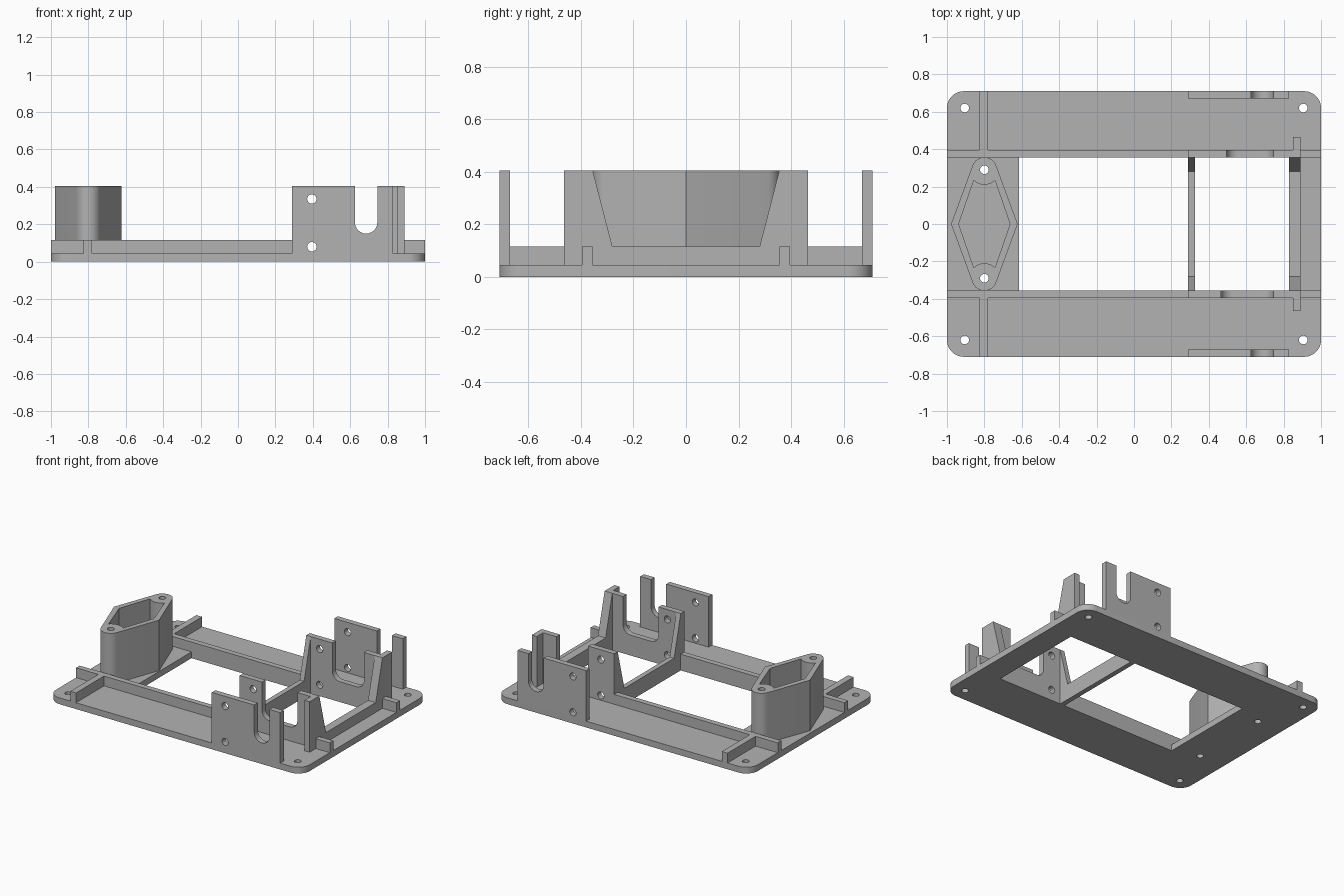
import bpy
from math import cos, sin, radians, pi
from mathutils import Matrix, Vector

old = bpy.data.objects.get("Cube")
if old:
    bpy.data.objects.remove(old, do_unlink=True)

grey = bpy.data.materials.new("light grey plastic")
grey.use_nodes = True
GREY = (0.45, 0.45, 0.45, 1)
grey.diffuse_color = GREY
grey.node_tree.nodes["Principled BSDF"].inputs["Base Color"].default_value = GREY

# Profile planes: columns give where local X, Y and the extrusion go
AXES = {
    "x": ((0, 1, 0), (0, 0, 1), (1, 0, 0)),
    "y": ((1, 0, 0), (0, 0, 1), (0, -1, 0)),
    "z": ((1, 0, 0), (0, 1, 0), (0, 0, 1)),
}


def arc(cx, cy, r, a, b, n=12):
    steps = [radians(a + (b - a) * i / n) for i in range(n + 1)]
    return [(cx + r * cos(t), cy + r * sin(t)) for t in steps]


def circle(cx, cy, r):
    return arc(cx, cy, r, 0, 360, 24)[:-1]


def rect(x0, y0, x1, y1):
    return [(x0, y0), (x1, y0), (x1, y1), (x0, y1)]


def extrude(name, axis, lo, hi, outline, holes=()):
    """Filled profile with holes, extruded along an axis from lo to hi."""
    curve = bpy.data.curves.new(name, "CURVE")
    curve.dimensions = "2D"
    curve.fill_mode = "BOTH"
    curve.extrude = (hi - lo) / 2
    for loop in (outline, *holes):
        spline = curve.splines.new("POLY")
        spline.points.add(len(loop) - 1)
        for point, (u, v) in zip(spline.points, loop):
            point.co = (u, v, 0, 1)
        spline.use_cyclic_u = True
    obj = bpy.data.objects.new(name, curve)
    bpy.context.collection.objects.link(obj)
    bpy.ops.object.select_all(action="DESELECT")
    obj.select_set(True)
    bpy.context.view_layer.objects.active = obj
    bpy.ops.object.convert(target="MESH")
    obj = bpy.context.object
    turn = Matrix(AXES[axis]).transposed().to_4x4()
    unit = Vector([abs(c) for c in AXES[axis][2]])
    obj.data.transform(Matrix.Translation(unit * (lo + hi) / 2) @ turn)
    # Weld and tidy the shell
    bpy.ops.object.mode_set(mode="EDIT")
    bpy.ops.mesh.select_all(action="SELECT")
    bpy.ops.mesh.remove_doubles(threshold=0.0005)
    bpy.ops.mesh.normals_make_consistent(inside=False)
    bpy.ops.object.mode_set(mode="OBJECT")
    obj.data.materials.clear()
    obj.data.materials.append(grey)
    bpy.ops.object.shade_smooth_by_angle(angle=radians(30))
    return obj


BASE, RIB, TOP = 0.045, 0.115, 0.405   # main heights
IN, OUT, EDGE = 0.355, 0.395, 0.71     # wall and plate limits in y
TX, TY = -0.8, 0.29                    # tower centre and screw offset

# Base plate with window, corner holes and tower screw holes
R = 0.09
plate = (arc(1 - R, EDGE - R, R, 0, 90) + arc(R - 1, EDGE - R, R, 90, 180)
         + arc(R - 1, R - EDGE, R, 180, 270) + arc(1 - R, R - EDGE, R, 270, 360))
drill = [circle(sx * 0.905, sy * 0.62, 0.023) for sx in (-1, 1) for sy in (-1, 1)]
screws = [circle(TX, s * TY, 0.023) for s in (-1, 1)]
extrude("base_plate", "z", 0, BASE, plate,
        [rect(-0.615, -IN, 0.83, IN)] + drill + screws)

# Hollow diamond tower with rounded screw ends
outer = (arc(TX, TY, 0.067, 20, 160) + [(TX - 0.178, 0)]
         + arc(TX, -TY, 0.067, 200, 340) + [(TX + 0.178, 0)])
cavity = (arc(TX, TY, 0.08, -45, -135) + [(TX - 0.137, 0)]
          + arc(TX, -TY, 0.08, 135, 45) + [(TX + 0.137, 0)])
extrude("diamond_tower", "z", BASE, TOP, outer, [cavity] + screws)

# Walls on both long sides
bolts = [circle(0.395, z, 0.025) for z in (0.08, 0.335)]
for s, side, slot in ((-1, "front", 0.465), (1, "back", 0.495)):
    def span(a, b):
        return sorted((s * a, s * b))

    # Long inner wall rising to a plate with a wide rounded slot
    r = 0.06
    inner = ([(-1, BASE), (1, BASE), (1, RIB), (0.89, RIB), (0.89, TOP), (0.745, TOP)]
             + arc(0.745 - r, 0.145 + r, r, 0, -90) + arc(slot + r, 0.145 + r, r, -90, -180)
             + [(slot, TOP), (0.29, TOP), (0.29, RIB), (-1, RIB)])
    extrude(side + "_inner_wall", "y", *span(IN, OUT), inner, bolts)

    # Outer plate with a round-bottomed slot
    edge = ([(0.29, BASE), (0.83, BASE), (0.83, TOP), (0.745, TOP)]
            + arc(0.685, 0.21, 0.06, 0, -180) + [(0.625, TOP), (0.29, TOP)])
    extrude(side + "_outer_plate", "y", *span(0.67, EDGE), edge, bolts)

    # Cross rib beside the tower, and fin behind the end bracket
    y0, y1 = span(OUT, EDGE)
    extrude(side + "_rib", "z", BASE, RIB, rect(-0.825, y0, -0.78, y1))
    y0, y1 = span(OUT, 0.465)
    extrude(side + "_fin", "z", BASE, TOP, rect(0.85, y0, 0.89, y1))

# Cross members with sloped ends
for name, x0, x1, z0 in (("middle_bracket", 0.29, 0.325, 0),
                         ("end_bracket", 0.83, 0.89, BASE)):
    extrude(name, "x", x0, x1,
            [(-IN, z0), (IN, z0), (IN, TOP), (0.28, RIB), (-0.28, RIB), (-IN, TOP)])
